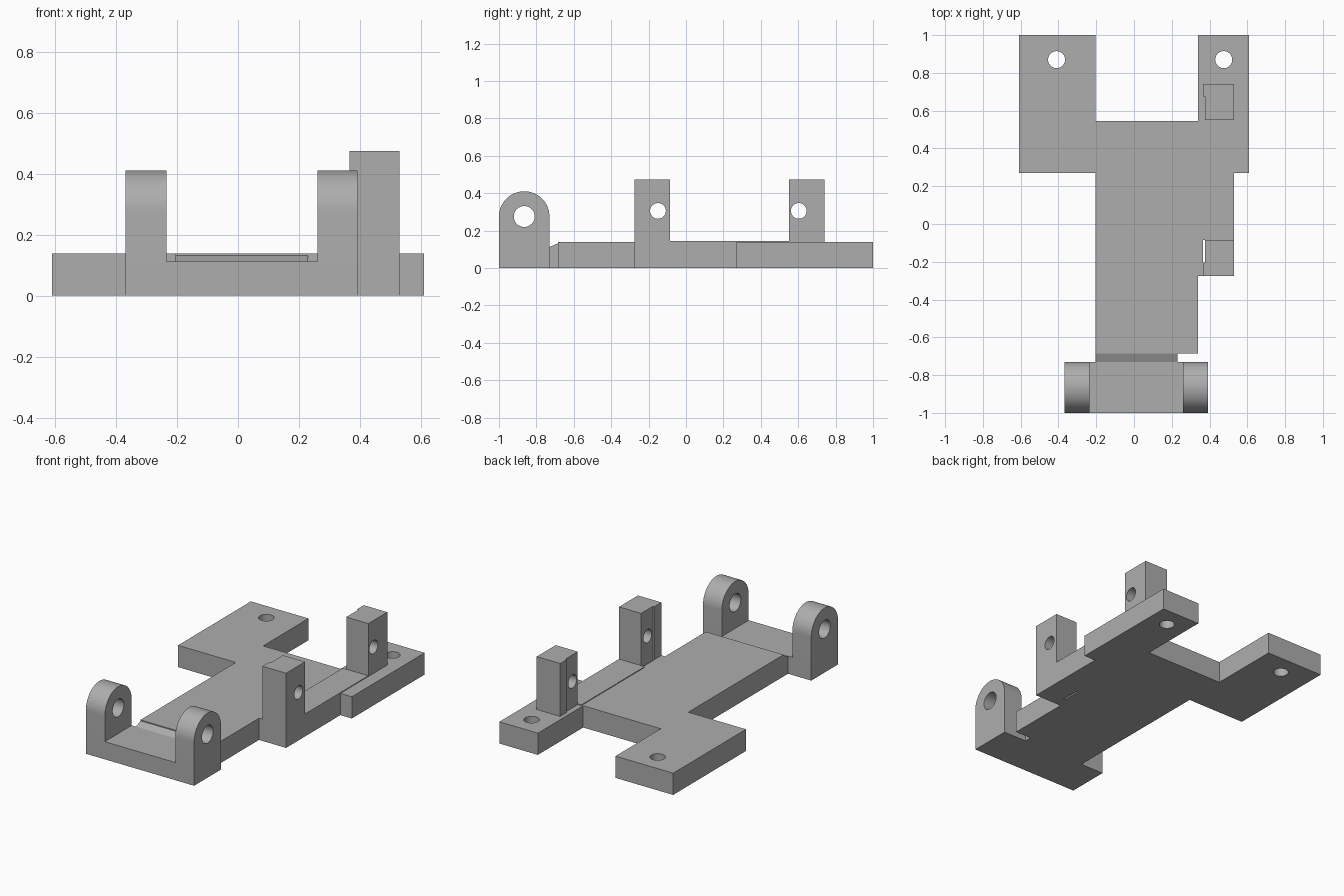
import bpy, bmesh, math
from mathutils import Vector

if "Cube" in bpy.data.objects:
    bpy.data.objects.remove(bpy.data.objects["Cube"])

grey = bpy.data.materials.new("plain grey")
grey.diffuse_color = (0.42, 0.42, 0.42, 1)
grey.use_nodes = True
grey.node_tree.nodes["Principled BSDF"].inputs["Base Color"].default_value = grey.diffuse_color


def prism(name, outline, lo, hi, axis="z"):
    """Extrude a 2D outline: (x, y) along z, or (y, z) along x."""
    place = (lambda a, b, h: (a, b, h)) if axis == "z" else (lambda a, b, h: (h, a, b))
    bm = bmesh.new()
    face = bm.faces.new([bm.verts.new(place(a, b, lo)) for a, b in outline])
    top = bmesh.ops.extrude_face_region(bm, geom=[face])["geom"]
    verts = [v for v in top if isinstance(v, bmesh.types.BMVert)]
    bmesh.ops.translate(bm, verts=verts, vec=Vector(place(0, 0, hi - lo)))
    bmesh.ops.recalc_face_normals(bm, faces=bm.faces)
    mesh = bpy.data.meshes.new(name)
    bm.to_mesh(mesh)
    bm.free()
    mesh.materials.append(grey)
    obj = bpy.data.objects.new(name, mesh)
    bpy.context.collection.objects.link(obj)
    return obj


def arc(a, b, r, start, end, n):
    angles = [start + (end - start) * i / n for i in range(n + 1)]
    return [(a + r * math.cos(t), b + r * math.sin(t)) for t in angles]


def rect(a0, a1, b0, b1):
    return [(a0, b0), (a1, b0), (a1, b1), (a0, b1)]


def smooth(obj):
    bpy.ops.object.select_all(action="DESELECT")
    obj.select_set(True)
    bpy.context.view_layer.objects.active = obj
    bpy.ops.object.shade_smooth_by_angle(angle=math.radians(30))


def drill(obj, a, b, r, lo, hi, axis):
    """Cut a round hole right through a part."""
    cutter = prism("hole_cutter", arc(a, b, r, 0, math.tau, 48)[:-1], lo, hi, axis)
    cutter.hide_render = True
    bpy.context.view_layer.objects.active = obj
    mod = obj.modifiers.new("hole", "BOOLEAN")
    mod.operation, mod.solver, mod.object = "DIFFERENCE", "EXACT", cutter
    bpy.ops.object.modifier_apply(modifier=mod.name)
    bpy.data.objects.remove(cutter)


# Flat base plate with two rear mounting arms
plate = prism("base_plate", [
    (-0.61, 1), (-0.61, 0.27), (-0.205, 0.27), (-0.205, -0.685), (0.34, -0.685),
    (0.34, -0.275), (0.365, -0.275), (0.365, -0.085), (0.53, -0.085), (0.53, 0.27),
    (0.61, 0.27), (0.61, 1), (0.34, 1), (0.34, 0.545), (-0.205, 0.545), (-0.205, 1),
], 0, 0.138)
for x in (-0.41, 0.475):
    drill(plate, x, 0.87, 0.045, -0.1, 0.3, "z")
smooth(plate)

# Slightly raised strip between the posts
prism("raised_strip", rect(0.35, 0.53, -0.085, 0.55), 0.13, 0.143)

# Drilled posts, each with a thin step on its inner side
posts = (
    ("front_post", 0.0, -0.15, [(0.365, -0.275), (0.53, -0.275), (0.53, -0.085),
                                (0.375, -0.085), (0.375, -0.205), (0.365, -0.205)]),
    ("rear_post", 0.13, 0.603, [(0.375, 0.55), (0.53, 0.55), (0.53, 0.74),
                                (0.365, 0.74), (0.365, 0.675), (0.375, 0.675)]),
)
for name, bottom, y, outline in posts:
    post = prism(name, outline, bottom, 0.474)
    drill(post, y, 0.305, 0.042, 0.2, 0.7, "x")
    smooth(post)

# Hinge bar, sloped link to the plate, and two rounded lugs
prism("hinge_bar", rect(-0.235, 0.26, -1, -0.73), 0, 0.112)
prism("sloped_link", [(-0.73, 0), (-0.685, 0), (-0.685, 0.132), (-0.73, 0.112)],
      -0.205, 0.23, "x")
for name, x0, x1 in (("left_lug", -0.368, -0.235), ("right_lug", 0.26, 0.392)):
    outline = [(-1, 0), (-0.73, 0)] + arc(-0.865, 0.275, 0.135, 0, math.pi, 32)
    lug = prism(name, outline, x0, x1, "x")
    drill(lug, -0.865, 0.275, 0.056, x0 - 0.1, x1 + 0.1, "x")
    smooth(lug)
